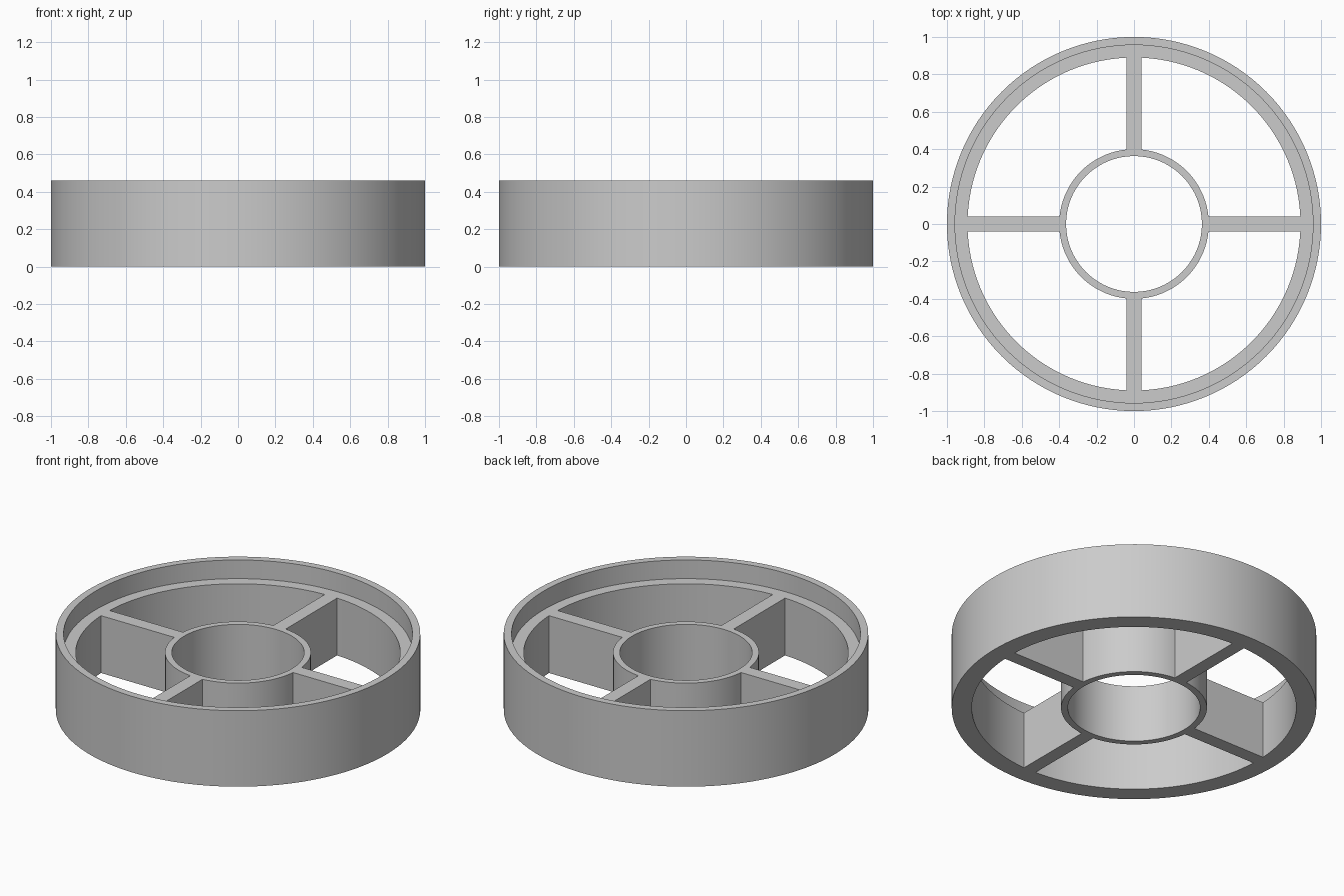
import bpy
import bmesh
from math import sqrt, pi
from mathutils import Matrix

HEIGHT = 0.46        # full height of the outer wall
LEDGE = 0.347        # top of the ledge, spokes and hub
SEGMENTS = 128
RIM_IN, HUB_OUT, HUB_IN = 0.89, 0.40, 0.363
HALF_SPOKE = 0.041

cube = bpy.data.objects.get("Cube")
if cube:
    bpy.data.objects.remove(cube, do_unlink=True)

grey = bpy.data.materials.new("plain_grey")
grey.use_nodes = True
colour = (0.6, 0.6, 0.6, 1)
grey.diffuse_color = colour
grey.node_tree.nodes["Principled BSDF"].inputs["Base Color"].default_value = colour


def finish(name, bm):
    """Turn a bmesh into a named object, smooth except at sharp edges."""
    bmesh.ops.recalc_face_normals(bm, faces=bm.faces)
    mesh = bpy.data.meshes.new(name)
    bm.to_mesh(mesh)
    bm.free()
    mesh.materials.append(grey)
    obj = bpy.data.objects.new(name, mesh)
    bpy.context.collection.objects.link(obj)
    bpy.ops.object.select_all(action="DESELECT")
    obj.select_set(True)
    bpy.context.view_layer.objects.active = obj
    bpy.ops.object.shade_smooth_by_angle(angle=pi / 6)
    return obj


def lathe(name, profile):
    """Spin a closed (radius, height) profile around the z axis."""
    bm = bmesh.new()
    verts = [bm.verts.new((r, 0, z)) for r, z in profile]
    edges = [bm.edges.new((v, verts[i - 1])) for i, v in enumerate(verts)]
    bmesh.ops.spin(bm, geom=verts + edges, axis=(0, 0, 1), cent=(0, 0, 0),
                   angle=2 * pi, steps=SEGMENTS, use_merge=True)
    bmesh.ops.remove_doubles(bm, verts=bm.verts, dist=1e-5)
    return finish(name, bm)


# Outer rim: thin upper lip standing on a wider ledge
lathe("rim", [(1, 0), (1, HEIGHT), (0.957, HEIGHT), (0.957, LEDGE),
              (RIM_IN, LEDGE), (RIM_IN, 0)])

# Hub: open tube in the middle
lathe("hub", [(HUB_OUT, 0), (HUB_OUT, LEDGE), (HUB_IN, LEDGE), (HUB_IN, 0)])

# Spokes: full-depth bars whose ends follow the hub and the rim
bm = bmesh.new()
sides = (-HALF_SPOKE, 0, HALF_SPOKE)
outline = [(sqrt(RIM_IN ** 2 - y * y), y) for y in sides]
outline += [(sqrt(HUB_OUT ** 2 - y * y), y) for y in reversed(sides)]
for turn in range(4):
    spin = Matrix.Rotation(turn * pi / 2, 4, "Z")
    base = bm.faces.new([bm.verts.new((x, y, 0)) for x, y in outline])
    bmesh.ops.transform(bm, matrix=spin, verts=base.verts)
    top = bmesh.ops.extrude_face_region(bm, geom=[base], use_keep_orig=True)
    raised = [v for v in top["geom"] if isinstance(v, bmesh.types.BMVert)]
    bmesh.ops.translate(bm, vec=(0, 0, LEDGE), verts=raised)
finish("spokes", bm)
